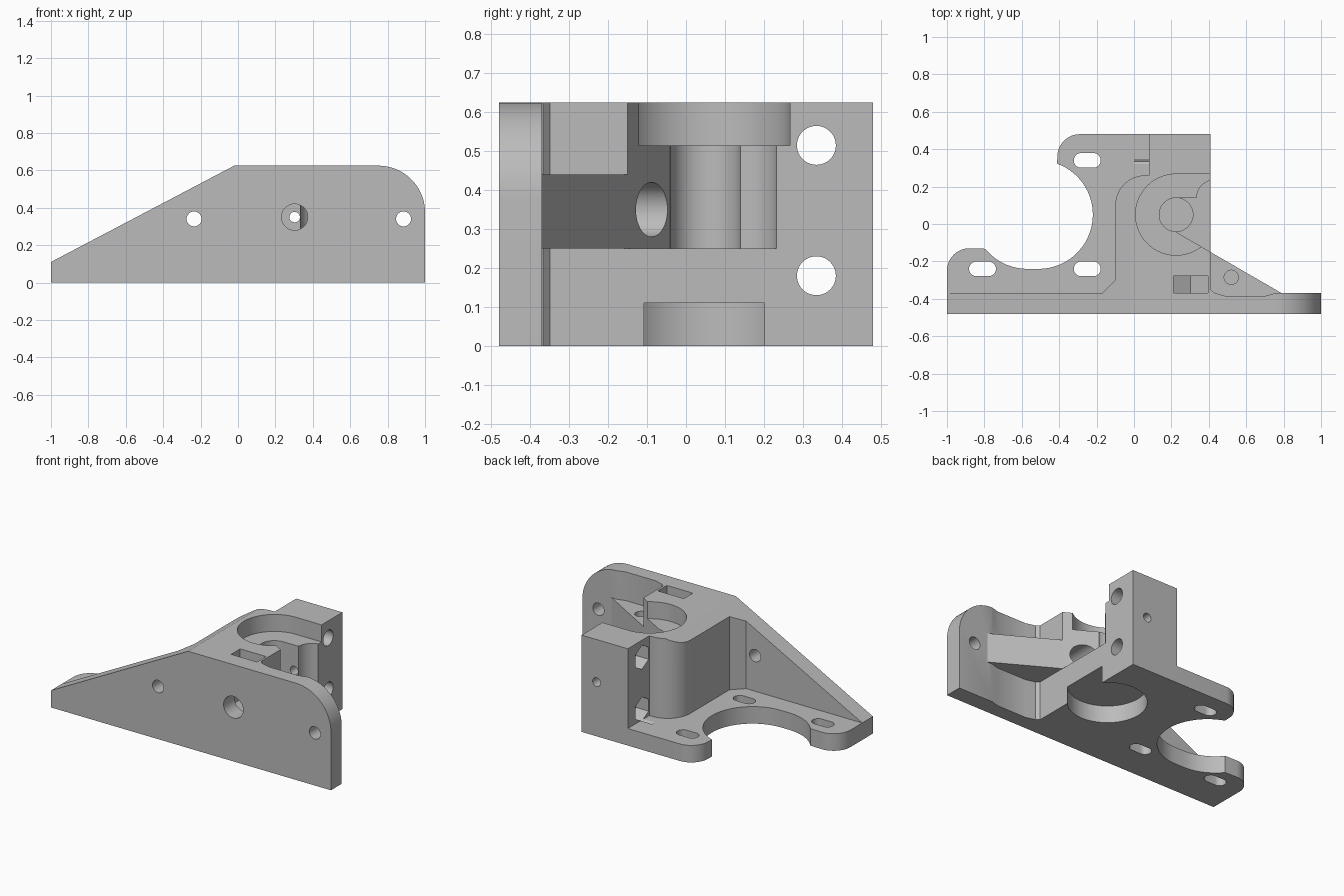
import bpy, bmesh
from math import cos, sin, pi, radians

if "Cube" in bpy.data.objects:
    bpy.data.objects.remove(bpy.data.objects["Cube"])

grey = bpy.data.materials.new("plain grey")
grey.use_nodes = True
COLOUR = (0.5, 0.5, 0.5, 1)
grey.diffuse_color = COLOUR
grey.node_tree.nodes["Principled BSDF"].inputs["Base Color"].default_value = COLOUR


def arc(cx, cy, r, a0, a1, n=16):
    steps = [radians(a0 + (a1 - a0) * i / n) for i in range(n + 1)]
    return [(cx + r * cos(a), cy + r * sin(a)) for a in steps]


def circle(cx, cy, r, n=40, turn=0):
    return arc(cx, cy, r, turn, turn + 360, n)[:-1]


def prism(name, pts, axis, lo, hi):
    """Extrude a 2D outline along the given axis from lo to hi."""
    place = {"x": lambda u, v: (lo, u, v),
             "y": lambda u, v: (u, lo, v),
             "z": lambda u, v: (u, v, lo)}[axis]
    bm = bmesh.new()
    face = bm.faces.new([bm.verts.new(place(u, v)) for u, v in pts])
    new = bmesh.ops.extrude_face_region(bm, geom=[face])["geom"]
    step = [(hi - lo) * (axis == a) for a in "xyz"]
    bmesh.ops.translate(bm, vec=step, verts=[g for g in new if isinstance(g, bmesh.types.BMVert)])
    bmesh.ops.recalc_face_normals(bm, faces=bm.faces)
    mesh = bpy.data.meshes.new(name)
    bm.to_mesh(mesh)
    bm.free()
    mesh.materials.append(grey)
    ob = bpy.data.objects.new(name, mesh)
    bpy.context.collection.objects.link(ob)
    return ob


def combine(target, other, operation="DIFFERENCE"):
    """Apply one boolean and discard the second shape."""
    mod = target.modifiers.new("combine", "BOOLEAN")
    mod.operation = operation
    mod.solver = "EXACT"
    mod.object = other
    bpy.context.view_layer.objects.active = target
    bpy.ops.object.modifier_apply(modifier=mod.name)
    bpy.data.objects.remove(other)


def cut(target, pts, axis, lo, hi):
    combine(target, prism("cutter", pts, axis, lo, hi))


TOP = 0.625
BACK = 0.48
SIDE = 0.41

# Front mounting plate with sloped left end and rounded right corner
body = prism("motor_bracket",
             [(-1, 0), (1, 0)] + arc(0.75, 0.375, 0.25, 0, 90)
             + [(-0.02, TOP), (-1, 0.11)], "y", -0.48, -0.37)
cut(body, [(0.43, -0.368), (0.49, -0.385), (0.7, -0.385), (0.76, -0.368)], "z", -0.1, 0.8)

# Motor base with open round cutout
base = prism("motor_base",
             [(-1, -0.45), (SIDE, -0.45), (SIDE, BACK)]
             + arc(-0.29, 0.36, 0.12, 90, 180)
             + arc(-0.51, 0.05, 0.29, 70, -90, 32)
             + arc(-0.57, 0.05, 0.29, -90, -141, 10)
             + arc(-0.88, -0.25, 0.12, 90, 180), "z", 0, 0.11)

# Main block, sloped to follow the front plate
block = prism("main_block",
              [(0.43, -0.45), (0.43, -0.368), (SIDE, -0.35), (SIDE, BACK),
               (0.08, BACK), (0.08, 0.26)]
              + arc(0.06, 0.10, 0.16, 90, 180)
              + [(-0.1, -0.3), (-0.17, -0.37), (-0.17, -0.45)], "z", 0, TOP)
cut(block, [(-0.4, 0.425), (-0.02, TOP), (-0.02, 0.8), (-0.4, 0.8)], "y", -0.6, 0.6)

# Diagonal strut between block and plate
strut = prism("strut", [(0.38, -0.133), (0.79, -0.37), (0.79, -0.4), (0.38, -0.4)],
              "z", 0.25, 0.44)
for part in (base, block, strut):
    combine(body, part, "UNION")

# Bearing pockets and drive cavity opening to the side
HUB = (0.225, 0.05)
cut(body, circle(*HUB, 0.217, 56), "z", 0.515, 0.8)
cut(body, [(0.225, 0.0), (0.5, 0.0), (0.5, 0.267), (0.225, 0.267)], "z", 0.515, 0.8)
cut(body, circle(0.24, 0.047, 0.23, 56), "z", -0.1, 0.11)
cut(body, circle(*HUB, 0.09), "z", 0.12, 0.55)
cut(body, [(0.225, -0.043), (0.6, -0.26), (0.6, 0.235)]
    + arc(0.43, 0.14, 0.095, 90, 180) + [(0.225, 0.14)], "z", 0.25, 0.54)
cut(body, [(0.225, -0.043), (0.6, -0.26), (0.6, 0.1), (0.225, 0.1)], "z", 0.5, 0.8)

# Motor screw slots
for x, y in ((-0.25, 0.34), (-0.25, -0.24), (-0.81, -0.24)):
    cut(body, arc(x + 0.033, y, 0.039, -90, 90) + arc(x - 0.033, y, 0.039, 90, 270),
        "z", -0.1, 0.2)

# Mounting holes, filament path and nozzle bore
for x in (-0.235, 0.885):
    cut(body, circle(x, 0.34, 0.04), "y", -0.6, -0.3)
cut(body, circle(0.303, 0.35, 0.028), "y", -0.6, 0.6)
cut(body, circle(0.303, 0.35, 0.07), "y", -0.6, 0.0)

# Nut slot from above
cut(body, [(0.21, 0.8), (0.21, 0.297), (0.303, 0.243), (0.396, 0.297), (0.396, 0.8)],
    "y", -0.37, -0.278)

# Side screw holes with hexagonal nut traps
for z in (0.18, 0.515):
    cut(body, circle(0.335, z, 0.05), "x", 0.0, 0.6)
    cut(body, circle(0.335, z, 0.078, 6, 30), "x", 0.0, 0.17)

# Blind hole in the strut
cut(body, circle(0.52, -0.285, 0.038), "z", 0.27, 0.6)

# Smooth curved walls, keep edges crisp
for ob in bpy.context.selected_objects:
    ob.select_set(False)
body.select_set(True)
bpy.context.view_layer.objects.active = body
bpy.ops.object.shade_smooth_by_angle(angle=radians(25))
